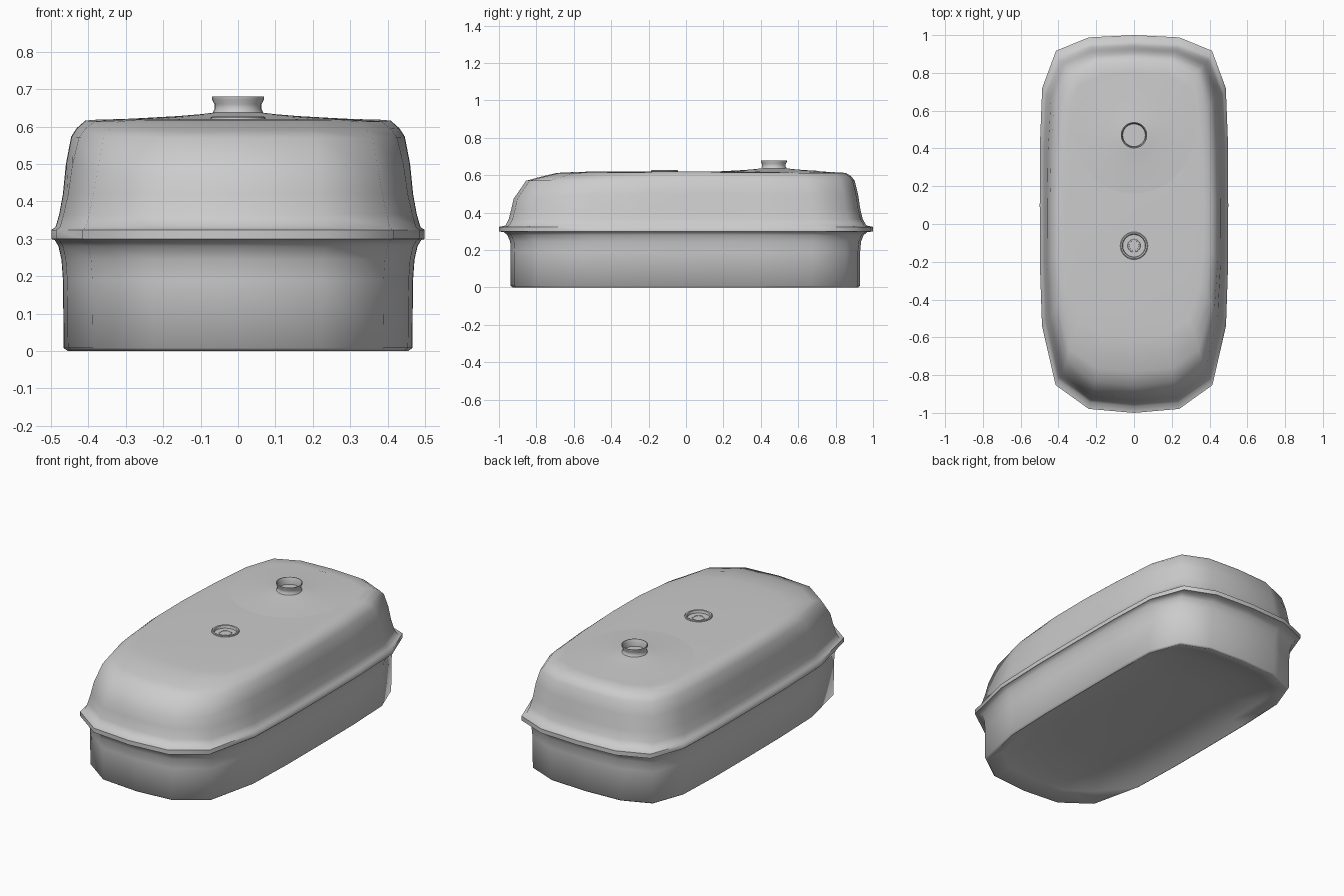
import bpy, bmesh, math

if "Cube" in bpy.data.objects:
    bpy.data.objects.remove(bpy.data.objects["Cube"])

# Unit outline of the rim, right half from back to front
HALF = [(0, 1), (.24, .988), (.414, .917), (.487, .72), (.499, .42), (.5, .1),
        (.499, -.22), (.488, -.54), (.416, -.853), (.24, -.979), (0, -1)]
OUTLINE = HALF + [(-x, y) for x, y in reversed(HALF[1:-1])]


def finish(name, bm, angle):
    bmesh.ops.recalc_face_normals(bm, faces=bm.faces)
    me = bpy.data.meshes.new(name)
    bm.to_mesh(me)
    bm.free()
    ob = bpy.data.objects.new(name, me)
    bpy.context.collection.objects.link(ob)
    smooth(ob, angle)
    return ob


def smooth(ob, angle):
    bpy.ops.object.select_all(action='DESELECT')
    bpy.context.view_layer.objects.active = ob
    ob.select_set(True)
    bpy.ops.object.shade_smooth_by_angle(angle=math.radians(angle))


def bridge(bm, rings):
    for a, b in zip(rings, rings[1:]):
        n = len(a)
        for i in range(n):
            bm.faces.new((a[i], a[(i + 1) % n], b[(i + 1) % n], b[i]))


def ring(bm, w, back, front, z, zf, taper):
    # taper narrows and lowers the upper rings towards both ends
    out = []
    for x, y in OUTLINE:
        end = min(1, max(0, (abs(y) - .2) / .5))
        fall = max(0, min(1, (-y - .5) * 2.2))
        out.append(bm.verts.new((x * 2 * (w - taper * end),
                                 y * (back if y > 0 else front),
                                 z + (zf - z) * fall - .15 * taper * end)))
    return out


def shell(name, levels):
    # level: half width, back reach, front reach, z at back, z at front, taper
    bm = bmesh.new()
    rings = [ring(bm, *lv) for lv in levels]
    bridge(bm, rings)
    bm.faces.new(rings[0])
    bm.faces.new(rings[-1])
    return finish(name, bm, 60)


def lathe(name, profile, y, sides=24, angle=40):
    bm = bmesh.new()
    rings = [[bm.verts.new((r * math.cos(2 * math.pi * i / sides),
                            y + r * math.sin(2 * math.pi * i / sides), z))
              for i in range(sides)] for r, z in profile]
    bridge(bm, rings)
    bm.faces.new(rings[0])
    bm.faces.new(rings[-1])
    return finish(name, bm, angle)


# Tank body: dished underside, lower pan, seam flange and domed upper shell
body = shell("tank_body", [
    (.20, .50, .50, .07, .07, 0), (.32, .72, .72, .055, .055, 0),
    (.40, .84, .84, .03, .03, 0),
    (.455, .920, .925, .0, .0, 0), (.466, .930, .937, .008, .008, 0),
    (.468, .931, .937, .19, .19, 0), (.472, .936, .940, .245, .245, 0),
    (.480, .950, .955, .28, .28, 0), (.490, .970, .975, .297, .297, 0),
    (.499, 1.0, 1.0, .299, .299, 0), (.499, 1.0, 1.0, .324, .324, 0),
    (.488, .965, .965, .331, .331, 0), (.478, .945, .948, .365, .365, 0),
    (.468, .932, .934, .42, .42, .004), (.460, .920, .922, .50, .475, .009),
    (.446, .902, .855, .573, .573, .015), (.431, .885, .780, .596, .594, .019),
    (.408, .855, .690, .616, .616, .022), (.370, .800, .600, .619, .620, .02),
    (.300, .680, .500, .620, .620, 0)])

# Socket hole cut in the top
cutter = lathe("socket_cutter", [(.066, .585), (.066, .8)], -.115)
cutter.hide_render = True
cut = body.modifiers.new("socket_hole", 'BOOLEAN')
cut.object = cutter
cut.solver = 'EXACT'
bpy.context.view_layer.objects.active = body
bpy.ops.object.modifier_apply(modifier=cut.name)
bpy.data.objects.remove(cutter)
smooth(body, 60)

# Round socket with raised lip and small centre stud
lathe("socket", [(.074, .610), (.073, .624), (.069, .627), (.062, .625),
                 (.056, .592), (.038, .590), (.036, .608), (.033, .612),
                 (.026, .612), (.024, .600)], -.115)

# Gentle swelling that leads up to the filler neck
lathe("neck_swelling", [(.32, .6195), (.25, .623), (.16, .628),
                        (.10, .633), (.068, .637)], .47, 32)

# Filler neck, an open cup with a flanged lip
lathe("filler_neck", [(.071, .628), (.067, .639), (.063, .646), (.063, .660),
                      (.069, .671), (.070, .680), (.066, .680), (.061, .667),
                      (.060, .640)], .47)
